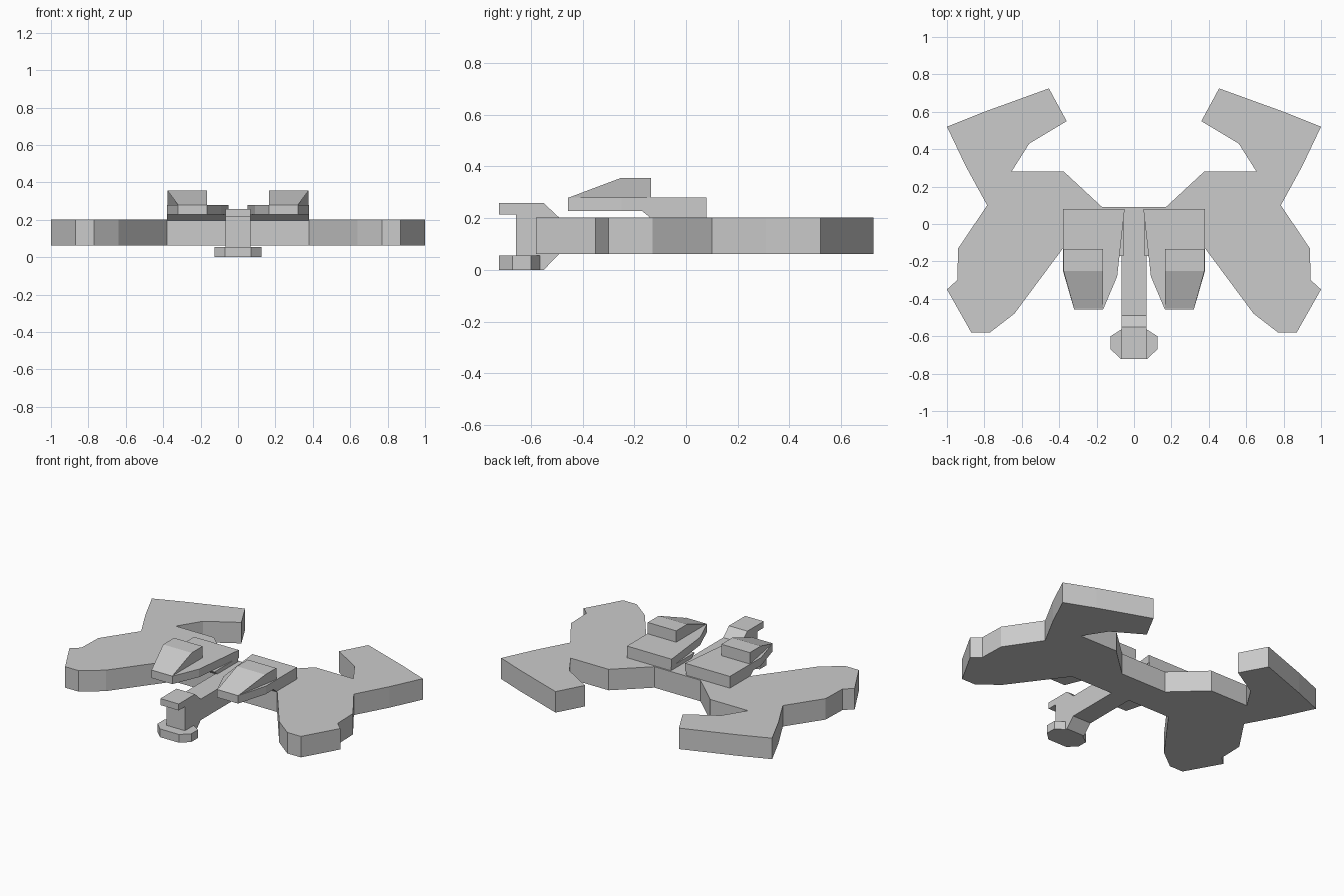
import bpy, bmesh

if "Cube" in bpy.data.objects:
    bpy.data.objects.remove(bpy.data.objects["Cube"])


def prism(name, profile, lo, hi, axis='Z', mirror=False, edit=None):
    """Extrude a closed profile from lo to hi; axis Z takes (x, y), axis X takes (y, z)."""
    place = (lambda a, b, h: (a, b, h)) if axis == 'Z' else (lambda a, b, h: (h, a, b))
    bm = bmesh.new()
    bottom = [bm.verts.new(place(a, b, lo)) for a, b in profile]
    top = [bm.verts.new(place(a, b, hi)) for a, b in profile]
    bm.faces.new(bottom[::-1])
    bm.faces.new(top)
    n = len(profile)
    for i in range(n):
        j = (i + 1) % n
        bm.faces.new((bottom[i], bottom[j], top[j], top[i]))
    if edit:
        edit(bm)
    bmesh.ops.recalc_face_normals(bm, faces=bm.faces)
    mesh = bpy.data.meshes.new(name)
    bm.to_mesh(mesh)
    bm.free()
    obj = bpy.data.objects.new(name, mesh)
    bpy.context.collection.objects.link(obj)
    if mirror:
        obj.modifiers.new("Mirror", 'MIRROR').use_axis = (True, False, False)
    return obj


def open_centre(bm):
    """Drop the wall on the mirror plane so both halves weld together."""
    walls = [f for f in bm.faces if all(abs(v.co.x) < 1e-5 for v in f.verts)]
    bmesh.ops.delete(bm, geom=walls, context='FACES_ONLY')


def narrow_nose(bm):
    """Taper the outer side of the pod towards the front."""
    for v in bm.verts:
        if v.co.y < -0.4 and v.co.x > 0.3:
            v.co.x = 0.32


# Flat hull with hooked rear arms and broad front lobes
prism("hull_wings", [
    (0, 0.09), (0.17, 0.09), (0.375, 0.28), (0.655, 0.28), (0.56, 0.43),
    (0.36, 0.55), (0.455, 0.725), (0.80, 0.60), (1.0, 0.52), (0.90, 0.31),
    (0.785, 0.10), (0.94, -0.13), (0.945, -0.30), (1.0, -0.35),
    (0.87, -0.58), (0.77, -0.58), (0.64, -0.48), (0.38, -0.13), (0, -0.13)],
    0.062, 0.202, mirror=True, edit=open_centre)

# Raised decks, overhanging the hull at the front
prism("upper_deck", [
    (0.05, 0.08), (0.38, 0.08), (0.38, -0.25), (0.32, -0.457),
    (0.165, -0.457), (0.09, -0.28)], 0.227, 0.28, mirror=True)

# Riser joining each deck to the hull
prism("deck_riser", [(-0.17, 0.228), (-0.13, 0.195), (0.08, 0.195), (0.08, 0.228)],
      0.055, 0.38, axis='X', mirror=True)

# Wedge-shaped pods on the decks
prism("deck_pod", [(-0.455, 0.279), (-0.135, 0.279), (-0.135, 0.356), (-0.25, 0.356)],
      0.167, 0.377, axis='X', mirror=True, edit=narrow_nose)

# Central neck with its upright head and forward lip
prism("neck", [
    (0.09, 0.202), (-0.49, 0.202), (-0.55, 0.258), (-0.722, 0.258),
    (-0.722, 0.215), (-0.657, 0.215), (-0.657, 0.0), (-0.55, 0.0),
    (-0.49, 0.062), (0.09, 0.062)], -0.068, 0.068, axis='X')

# Faceted foot under the head
prism("foot", [
    (-0.07, -0.722), (0.07, -0.722), (0.125, -0.67), (0.125, -0.60),
    (0.07, -0.565), (-0.07, -0.565), (-0.125, -0.60), (-0.125, -0.67)], 0.0, 0.055)
